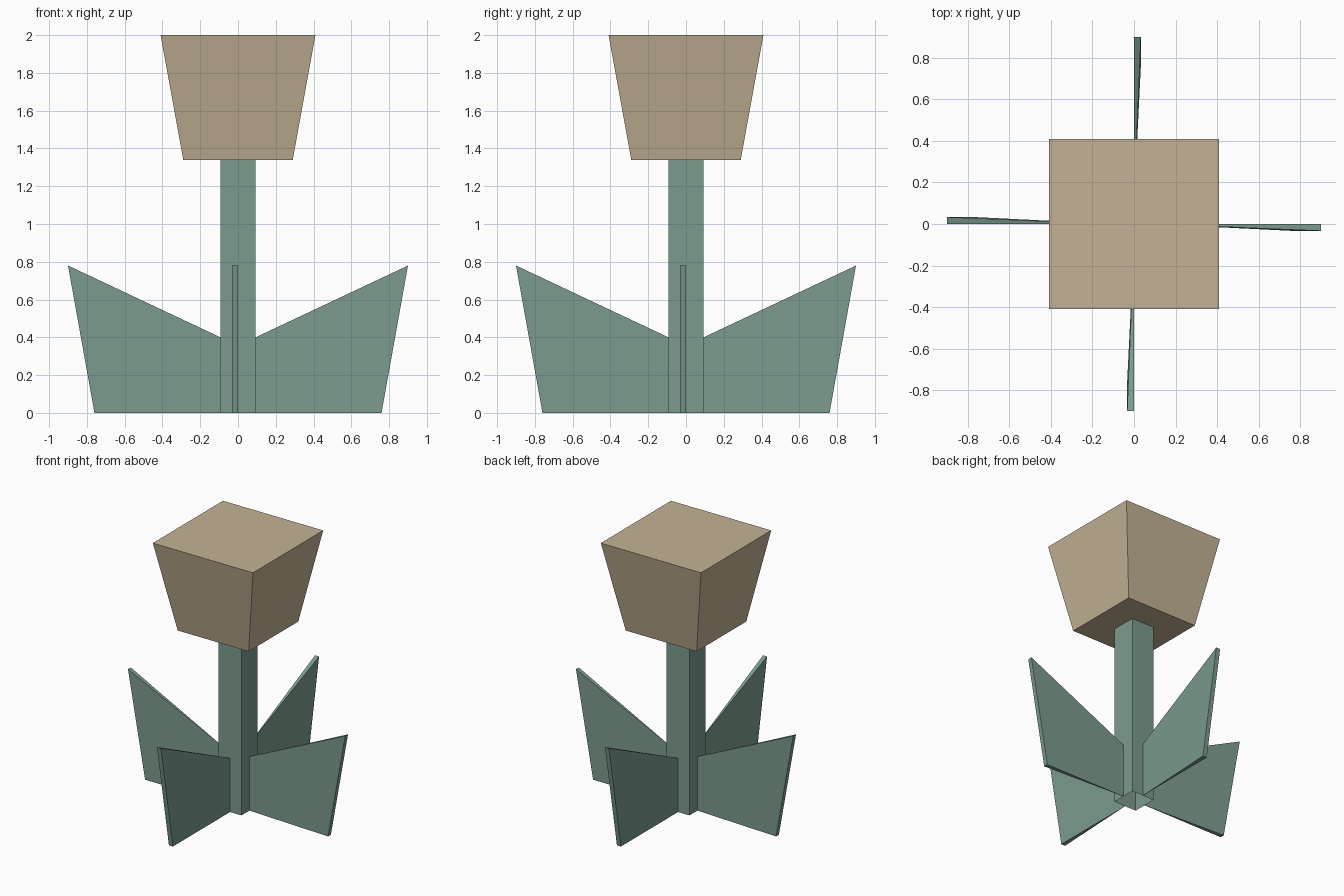
import bpy
from math import pi
from mathutils import Matrix

if "Cube" in bpy.data.objects:
    bpy.data.objects.remove(bpy.data.objects["Cube"])


def material(name, rgb):
    mat = bpy.data.materials.new(name)
    mat.diffuse_color = (*rgb, 1)
    mat.use_nodes = True
    mat.node_tree.nodes["Principled BSDF"].inputs["Base Color"].default_value = mat.diffuse_color
    return mat


def add_object(name, verts, faces, mat):
    mesh = bpy.data.meshes.new(name)
    mesh.from_pydata(verts, [], faces)
    mesh.materials.append(mat)
    obj = bpy.data.objects.new(name, mesh)
    bpy.context.collection.objects.link(obj)
    return obj


def square_prism(name, half_low, z_low, half_high, z_high, mat, capped):
    corners = [(-1, -1), (1, -1), (1, 1), (-1, 1)]
    verts = [(x * h, y * h, z) for h, z in ((half_low, z_low), (half_high, z_high))
             for x, y in corners]
    faces = [(i, (i + 1) % 4, (i + 1) % 4 + 4, i + 4) for i in range(4)]
    if capped:
        faces += [(3, 2, 1, 0), (4, 5, 6, 7)]
    return add_object(name, verts, faces, mat)


green = material("leaf_green", (0.20, 0.33, 0.27))
tan = material("petal_tan", (0.55, 0.45, 0.30))

# Stem (open ended) and flared flower head
STEM = 0.093
square_prism("stem", STEM, 0, STEM, 1.34, green, False)
square_prism("flower_head", 0.29, 1.34, 0.41, 2.0, tan, True)

# Four wedge leaves: sharp at the stem, thicker at the outer edge
THICK = 0.033
leaf_verts = [(STEM, 0, 0), (STEM, 0, 0.40),
              (0.76, 0, 0), (0.90, 0, 0.78),
              (0.76, -THICK, 0), (0.90, -THICK, 0.78)]
leaf_faces = [(0, 4, 5, 1), (0, 1, 3, 2), (2, 3, 5, 4), (0, 2, 4), (1, 5, 3)]
for i, side in enumerate(("right", "back", "left", "front")):
    leaf = add_object(f"leaf_{side}", leaf_verts, leaf_faces, green)
    leaf.data.transform(Matrix.Rotation(i * pi / 2, 4, 'Z'))
